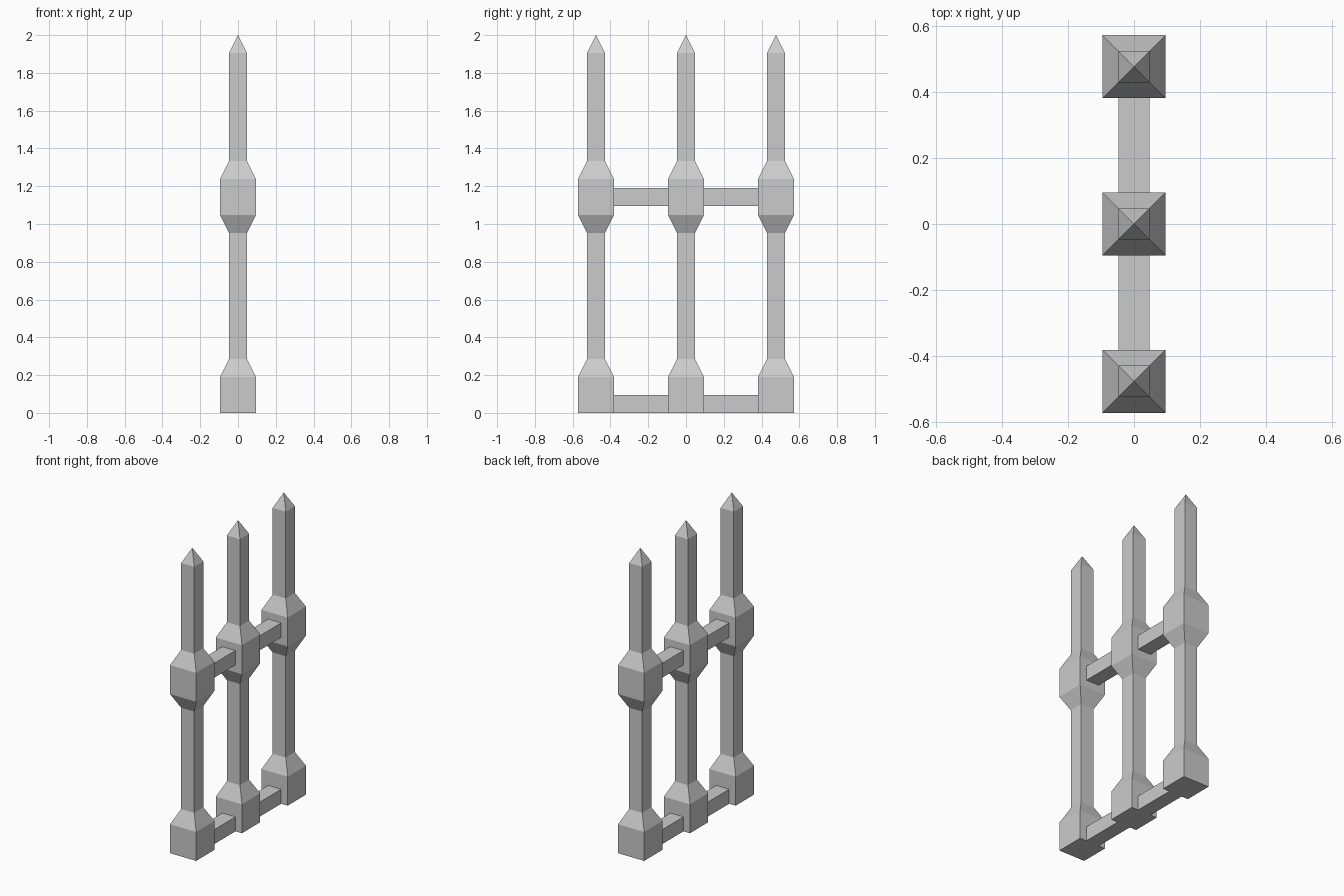
import bpy, bmesh

if "Cube" in bpy.data.objects:
    bpy.data.objects.remove(bpy.data.objects["Cube"])

U = 2 / 21          # grid module: 21 modules tall
SPACING = 5 * U     # distance between posts


def make_object(name, bm):
    bmesh.ops.recalc_face_normals(bm, faces=bm.faces)
    mesh = bpy.data.meshes.new(name)
    bm.to_mesh(mesh)
    bm.free()
    obj = bpy.data.objects.new(name, mesh)
    bpy.context.collection.objects.link(obj)
    return obj


def square_post(name, y, profile):
    """Stack square rings (half width, height) and close with a pointed tip."""
    bm = bmesh.new()
    rings = []
    for r, z in profile[:-1]:
        rings.append([bm.verts.new((sx * r * U, y + sy * r * U, z * U))
                      for sx, sy in ((-1, -1), (1, -1), (1, 1), (-1, 1))])
    bm.faces.new(rings[0][::-1])
    for low, high in zip(rings, rings[1:]):
        for i in range(4):
            j = (i + 1) % 4
            bm.faces.new((low[i], low[j], high[j], high[i]))
    tip = bm.verts.new((0, y, profile[-1][1] * U))
    for i in range(4):
        bm.faces.new((rings[-1][i], rings[-1][(i + 1) % 4], tip))
    return make_object(name, bm)


def rail(name, y, z):
    """Square bar spanning the gap between two post blocks."""
    bm = bmesh.new()
    bmesh.ops.create_cube(bm, size=1)
    bmesh.ops.scale(bm, vec=(U, SPACING - 2 * U, U), verts=bm.verts)
    bmesh.ops.translate(bm, vec=(0, y, z), verts=bm.verts)
    return make_object(name, bm)


# Posts: base block, shaft, middle block, shaft, pointed tip
PROFILE = [(1, 0), (1, 2), (0.5, 3), (0.5, 10), (1, 11), (1, 13),
           (0.5, 14), (0.5, 20), (0, 21)]
for label, k in (("front", -1), ("middle", 0), ("back", 1)):
    square_post(f"{label}_post", k * SPACING, PROFILE)

# Rails: lower pair on the ground, upper pair at the middle blocks
for label, k in (("front", -0.5), ("back", 0.5)):
    rail(f"{label}_lower_rail", k * SPACING, 0.5 * U)
    rail(f"{label}_upper_rail", k * SPACING, 12 * U)
